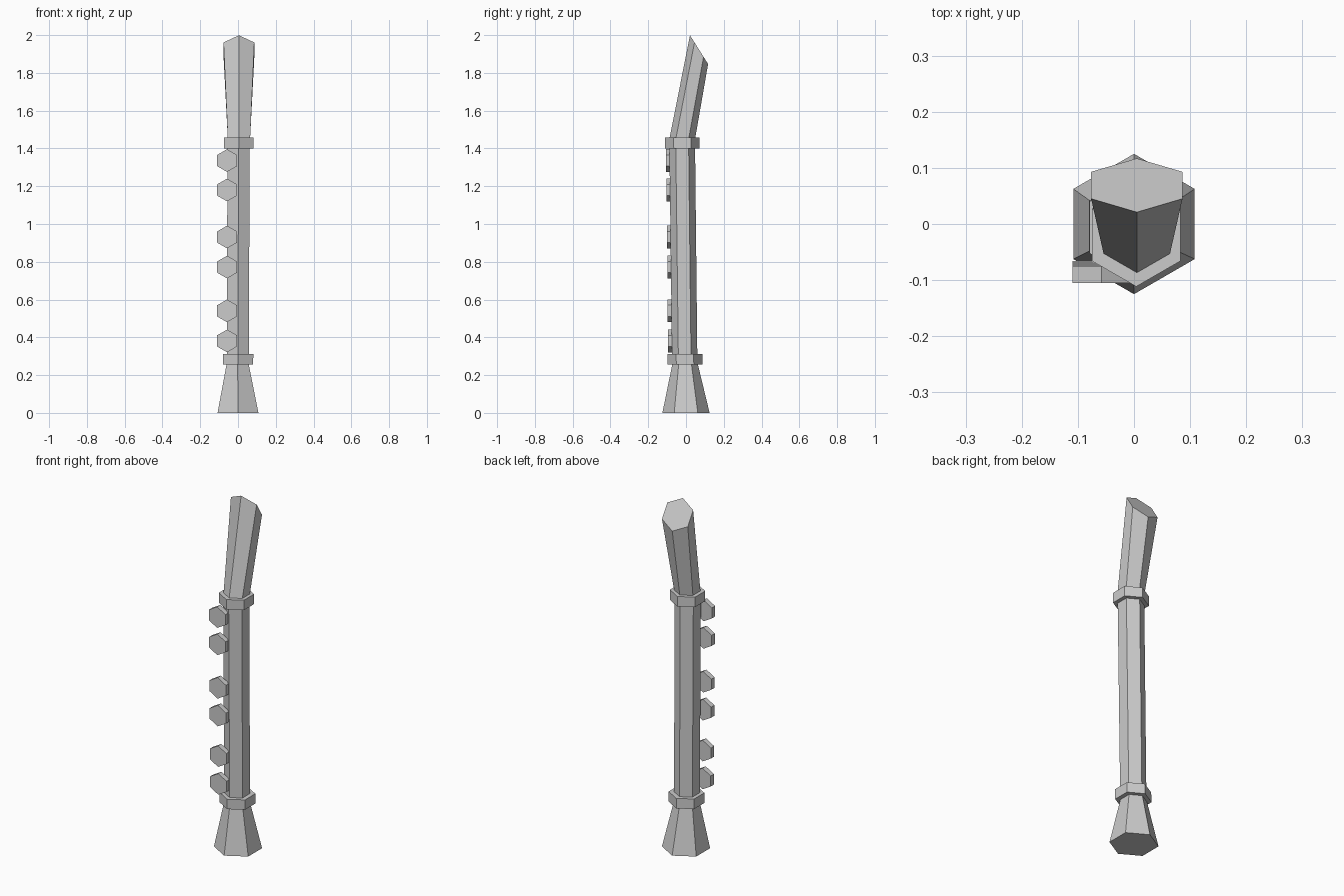
import bpy
import bmesh
from math import sin, cos, pi
from mathutils import Vector

cube = bpy.data.objects.get("Cube")
if cube:
    bpy.data.objects.remove(cube, do_unlink=True)

grey = bpy.data.materials.new("plain grey")
grey.use_nodes = True
colour = (0.6, 0.6, 0.6, 1)
grey.diffuse_color = colour
grey.node_tree.nodes["Principled BSDF"].inputs["Base Color"].default_value = colour

UP = Vector((0, 0, 1))
SIDE = Vector((1, 0, 0))
BACK = Vector((0, 1, 0))


def hexagon(centre, u, v, radius):
    """Six points around centre, with one corner along -v."""
    return [Vector(centre) + radius * (sin(i * pi / 3) * u - cos(i * pi / 3) * v)
            for i in range(6)]


def loft(name, start, end):
    """Flat-shaded solid between two six-point rings."""
    bm = bmesh.new()
    a = [bm.verts.new(p) for p in start]
    b = [bm.verts.new(p) for p in end]
    bm.faces.new(a)
    bm.faces.new(b)
    for i in range(6):
        j = (i + 1) % 6
        bm.faces.new((a[i], a[j], b[j], b[i]))
    bmesh.ops.recalc_face_normals(bm, faces=bm.faces)
    mesh = bpy.data.meshes.new(name)
    bm.to_mesh(mesh)
    bm.free()
    mesh.materials.append(grey)
    obj = bpy.data.objects.new(name, mesh)
    bpy.context.collection.objects.link(obj)
    return obj


def tube(name, low, low_radius, high, high_radius):
    return loft(name, hexagon(low, SIDE, BACK, low_radius),
                hexagon(high, SIDE, BACK, high_radius))


# Flared bell, rings and leaning body
tube("bell", (0, 0, 0), 0.125, (-0.002, -0.005, 0.26), 0.067)
tube("lower_ring", (0, -0.005, 0.255), 0.0925, (0.001, -0.006, 0.312), 0.0925)
tube("body", (-0.001, -0.007, 0.30), 0.067, (0.003, -0.02, 1.41), 0.068)
tube("upper_ring", (0.004, -0.019, 1.4), 0.0915, (0.004, -0.02, 1.457), 0.0915)

# Bent mouthpiece, ending in a sloping cut
base = hexagon((0.005, -0.02, 1.45), SIDE, BACK, 0.068)
slope = Vector((0, 0.51, -0.81))
tip = hexagon((0.005, 0.069, 1.923), SIDE, slope, 0.094)
loft("mouthpiece", base, tip)

# Six keys in pairs along the right of the front
for n, z in enumerate((0.381, 0.54, 0.772, 0.931, 1.18, 1.336), 1):
    front = -0.091 - 0.0105 * z
    loft(f"key_{n}", hexagon((-0.058, front, z), SIDE, UP, 0.06),
         hexagon((-0.058, front + 0.029, z), SIDE, UP, 0.06))
